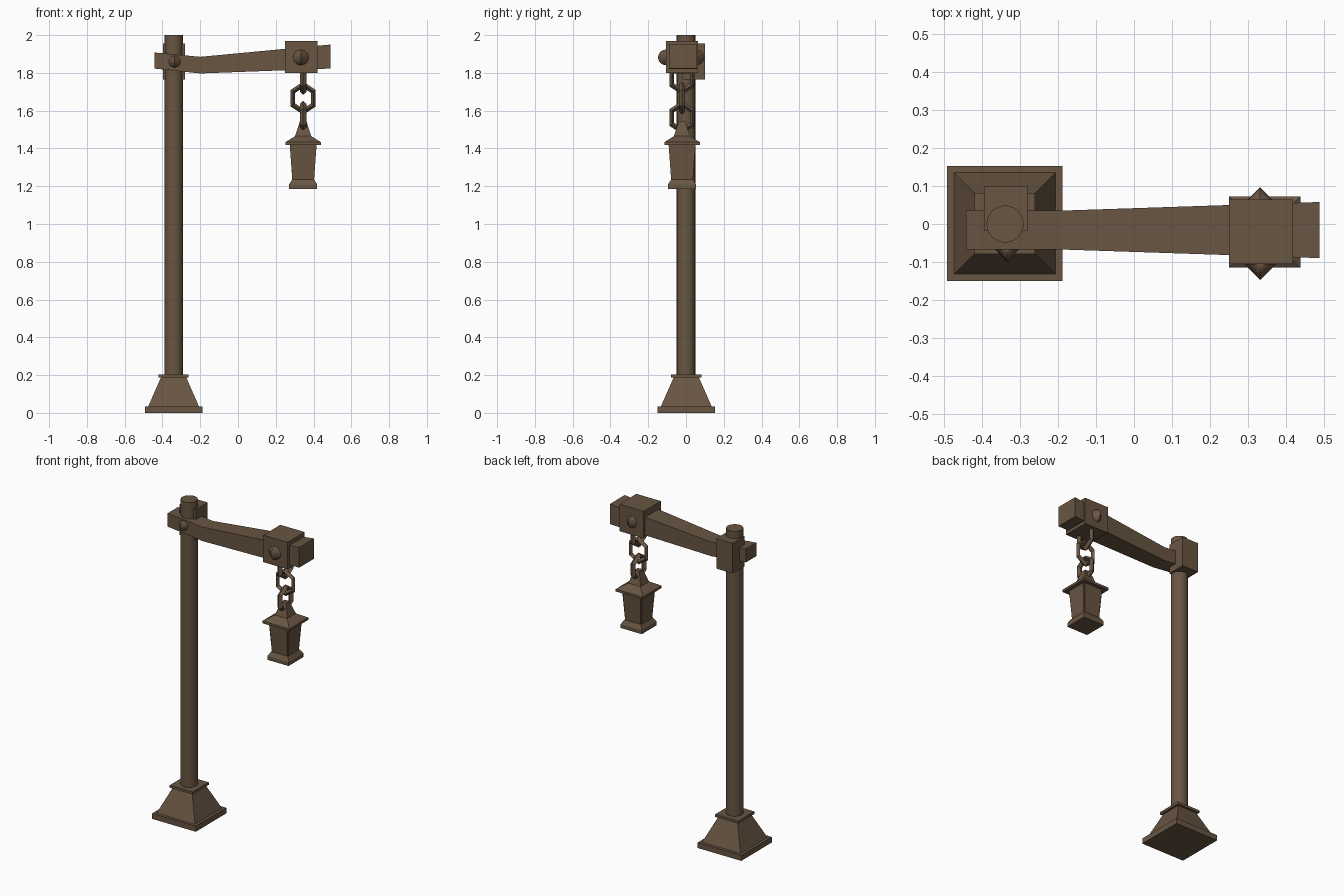
import bpy, bmesh, math
from mathutils import Vector

if "Cube" in bpy.data.objects:
    bpy.data.objects.remove(bpy.data.objects["Cube"])

brown = bpy.data.materials.new("dark brown wood")
brown.diffuse_color = (0.14, 0.092, 0.055, 1)
brown.use_nodes = True
brown.node_tree.nodes["Principled BSDF"].inputs["Base Color"].default_value = brown.diffuse_color


def make(name, bm, smooth=False):
    bmesh.ops.recalc_face_normals(bm, faces=bm.faces)
    me = bpy.data.meshes.new(name)
    bm.to_mesh(me)
    bm.free()
    me.materials.append(brown)
    ob = bpy.data.objects.new(name, me)
    bpy.context.collection.objects.link(ob)
    if smooth:
        bpy.context.view_layer.objects.active = ob
        ob.select_set(True)
        bpy.ops.object.shade_smooth_by_angle(angle=math.radians(40))
        ob.select_set(False)
    return ob


def bridge(bm, a, b):
    for i in range(len(a)):
        j = (i + 1) % len(a)
        bm.faces.new((a[i], a[j], b[j], b[i]))


def loft(name, rings):
    """Skin a list of vertex rings and cap both ends."""
    bm = bmesh.new()
    loops = [[bm.verts.new(p) for p in r] for r in rings]
    for a, b in zip(loops, loops[1:]):
        bridge(bm, a, b)
    bm.faces.new(loops[0])
    bm.faces.new(loops[-1])
    return make(name, bm)


def tower(name, cx, cy, levels):
    """Stack of rectangles: (z, half width x, half width y)."""
    return loft(name, [[(cx + sx * hx, cy + sy * hy, z)
                        for sx, sy in ((-1, -1), (1, -1), (1, 1), (-1, 1))]
                       for z, hx, hy in levels])


def box(name, x0, x1, y0, y1, z0, z1):
    hx, hy = (x1 - x0) / 2, (y1 - y0) / 2
    return tower(name, (x0 + x1) / 2, (y0 + y1) / 2, [(z0, hx, hy), (z1, hx, hy)])


def peg(name, x, y, z, r):
    """Four-sided domed peg with a vertical ridge."""
    bm = bmesh.new()
    bmesh.ops.create_uvsphere(bm, u_segments=4, v_segments=12, radius=r)
    bmesh.ops.translate(bm, verts=bm.verts, vec=(x, y, z))
    make(name, bm)


def link(name, centre, across):
    """Six-sided chain link with a diamond section, lying in the across/z plane."""
    bm = bmesh.new()
    side = Vector((0, 1, 0)) if across == 'X' else Vector((1, 0, 0))
    u = Vector((1, 0, 0)) if across == 'X' else Vector((0, 1, 0))
    loops = []
    for i in range(6):
        a = math.tau * i / 6
        d = u * math.sin(a) * 0.87 + Vector((0, 0, math.cos(a)))
        c = Vector(centre)
        loops.append([bm.verts.new(p) for p in (c + d * 0.088, c + d * 0.072 + side * 0.017,
                                                c + d * 0.056, c + d * 0.072 - side * 0.017)])
    for i in range(6):
        bridge(bm, loops[i], loops[(i + 1) % 6])
    make(name, bm)


# stepped foot
PX, PY = -0.341, 0.0015
tower("foot_plate", PX, PY, [(0, 0.152, 0.152), (0.035, 0.152, 0.152)])
tower("foot_slope", PX, PY, [(0.035, 0.134, 0.134), (0.19, 0.066, 0.066)])
tower("foot_cap", PX, PY, [(0.188, 0.08, 0.08), (0.204, 0.08, 0.08)])

# round post
bm = bmesh.new()
bmesh.ops.create_cone(bm, cap_ends=True, segments=24, radius1=0.049, radius2=0.049, depth=1.8)
bmesh.ops.translate(bm, verts=bm.verts, vec=(-0.34, 0, 1.1))
make("post", bm, smooth=True)

# bracket behind the post and the bent, widening arm
box("post_bracket", -0.396, -0.281, -0.019, 0.10, 1.765, 1.955)
loft("arm", [[(x, y0, z0), (x, y1, z0), (x, y1, z1), (x, y0, z1)]
             for x, y0, y1, z0, z1 in ((-0.443, -0.067, 0.035, 1.823, 1.908),
                                       (-0.2, -0.067, 0.035, 1.797, 1.885),
                                       (0.49, -0.09, 0.058, 1.823, 1.95))])
box("arm_collar", 0.25, 0.42, -0.106, 0.064, 1.80, 1.97)

# pegs
peg("post_peg", -0.335, -0.067, 1.86, 0.031)
peg("collar_peg_front", 0.333, -0.107, 1.882, 0.041)
peg("collar_peg_back", 0.333, 0.056, 1.882, 0.041)

# chain
LX, LY = 0.345, -0.021
for i, (z, across) in enumerate(((1.772, 'Y'), (1.666, 'X'), (1.564, 'Y'))):
    link(f"chain_link_{i + 1}", (LX, LY, z), across)

# lantern: flared roof, tapered body with raised side panels, flared bottom
tower("lantern_roof", LX, LY, [(1.418, 0.094, 0.094), (1.433, 0.094, 0.094),
                               (1.465, 0.043, 0.043), (1.545, 0.017, 0.017)])
tower("lantern_panels_side", LX, LY, [(1.21, 0.056, 0.051), (1.42, 0.071, 0.063)])
tower("lantern_panels_front", LX, LY, [(1.21, 0.051, 0.056), (1.42, 0.063, 0.071)])
tower("lantern_bottom", LX, LY, [(1.186, 0.074, 0.074), (1.21, 0.074, 0.074),
                                 (1.236, 0.058, 0.058)])
